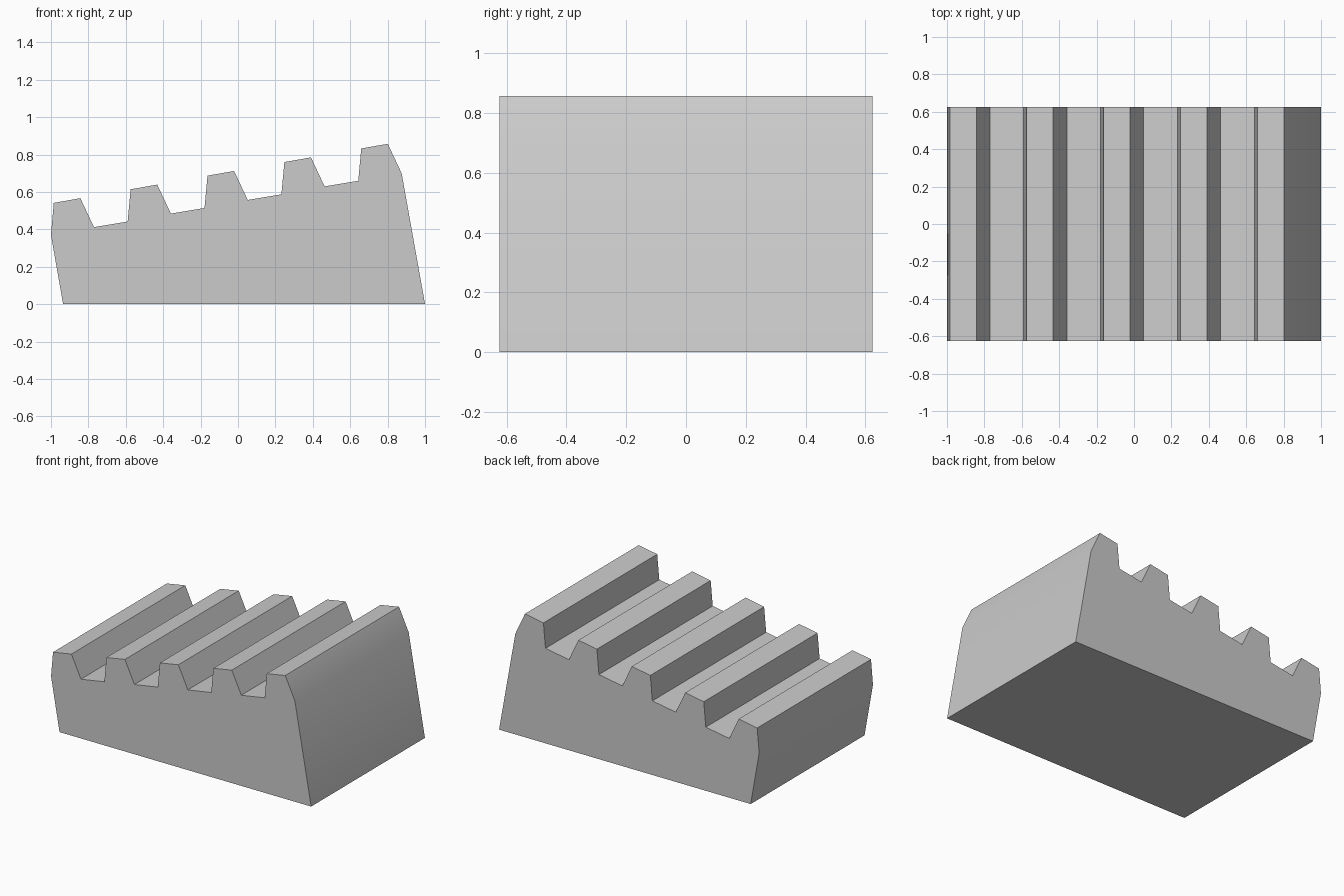
import bpy
import bmesh

cube = bpy.data.objects.get("Cube")
if cube:
    bpy.data.objects.remove(cube, do_unlink=True)

TEETH = 5
PITCH, RISE = 0.411, 0.0727     # step from one tooth to the next
HALF_DEPTH = 0.625

# One plain grey for the whole block
grey = bpy.data.materials.new("light_grey")
grey.use_nodes = True
colour = (0.6, 0.6, 0.6, 1.0)
grey.diffuse_color = colour
grey.node_tree.nodes["Principled BSDF"].inputs["Base Color"].default_value = colour

# Side profile: tapered base, then a rising row of slanted teeth
tooth = [(-0.985, 0.542), (-0.843, 0.567)]
valley = [(-0.77, 0.412), (-0.59, 0.442)]
profile = [(-0.935, 0.0), (-1.0, 0.37)]
for i in range(TEETH):
    points = tooth + valley if i < TEETH - 1 else tooth
    profile += [(x + i * PITCH, z + i * RISE) for x, z in points]
profile += [(0.875, 0.70), (1.0, 0.0)]

# Extrude the profile from front to back
bm = bmesh.new()
face = bm.faces.new([bm.verts.new((x, -HALF_DEPTH, z)) for x, z in profile])
extruded = bmesh.ops.extrude_face_region(bm, geom=[face], use_keep_orig=True)
back = [v for v in extruded["geom"] if isinstance(v, bmesh.types.BMVert)]
bmesh.ops.translate(bm, verts=back, vec=(0, 2 * HALF_DEPTH, 0))
bmesh.ops.recalc_face_normals(bm, faces=bm.faces)

mesh = bpy.data.meshes.new("ridged_block")
bm.to_mesh(mesh)
bm.free()
mesh.materials.append(grey)
block = bpy.data.objects.new("ridged_block", mesh)
bpy.context.collection.objects.link(block)

# Soften only the shallow bends on the two end walls
bpy.context.view_layer.objects.active = block
block.select_set(True)
bpy.ops.object.shade_smooth_by_angle(angle=0.52)
